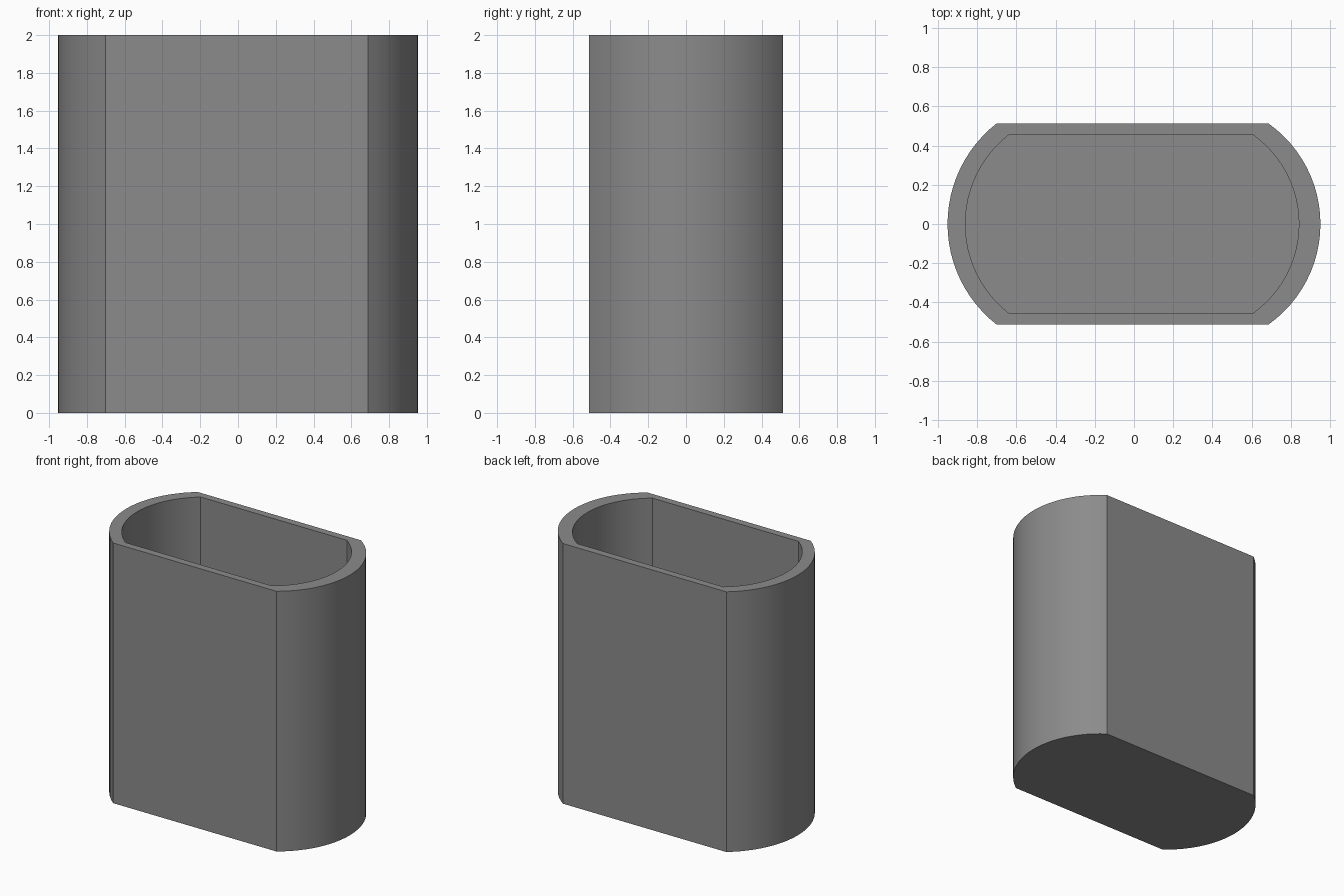
import bpy, bmesh, math

if "Cube" in bpy.data.objects:
    bpy.data.objects.remove(bpy.data.objects["Cube"])

HEIGHT, FLOOR, SEGMENTS = 2.0, 0.06, 24


def bulge(x_corner, x_tip, y_half):
    """Points of a bowed end from one corner through the tip to the other, anticlockwise."""
    rise = abs(x_tip - x_corner)
    radius = (y_half ** 2 + rise ** 2) / (2 * rise)
    half = math.asin(y_half / radius)
    side = 1 if x_tip > 0 else -1
    centre = x_tip - side * radius
    points = []
    for i in range(SEGMENTS + 1):
        a = half * (2 * i / SEGMENTS - 1)
        points.append((centre + side * radius * math.cos(a), side * radius * math.sin(a)))
    return points


def ring(bm, profile, z):
    return [bm.verts.new((x, y, z)) for x, y in profile]


def bridge(bm, a, b):
    n = len(a)
    for i in range(n):
        j = (i + 1) % n
        bm.faces.new((a[i], a[j], b[j], b[i]))


# Outer and inner outlines: flat front and back, bowed ends
outer = bulge(0.687, 0.952, 0.513) + bulge(-0.702, -0.952, 0.513)
inner = bulge(0.605, 0.842, 0.457) + bulge(-0.637, -0.861, 0.457)

# Open-topped container: base, outer wall, rim, inner wall, floor
bm = bmesh.new()
rings = [ring(bm, outer, 0), ring(bm, outer, HEIGHT),
         ring(bm, inner, HEIGHT), ring(bm, inner, FLOOR)]
bm.faces.new(rings[0][::-1])
for lower, upper in zip(rings, rings[1:]):
    bridge(bm, lower, upper)
bm.faces.new(rings[3])

mesh = bpy.data.meshes.new("container")
bm.to_mesh(mesh)
bm.free()
container = bpy.data.objects.new("container", mesh)
bpy.context.collection.objects.link(container)

# Dark grey surface
dark_grey = bpy.data.materials.new("dark_grey")
dark_grey.diffuse_color = (0.26, 0.26, 0.26, 1)
dark_grey.use_nodes = True
dark_grey.node_tree.nodes["Principled BSDF"].inputs["Base Color"].default_value = dark_grey.diffuse_color
mesh.materials.append(dark_grey)

# Smooth ends, sharp corners
bpy.context.view_layer.objects.active = container
container.select_set(True)
bpy.ops.object.shade_smooth_by_angle(angle=math.radians(25))
